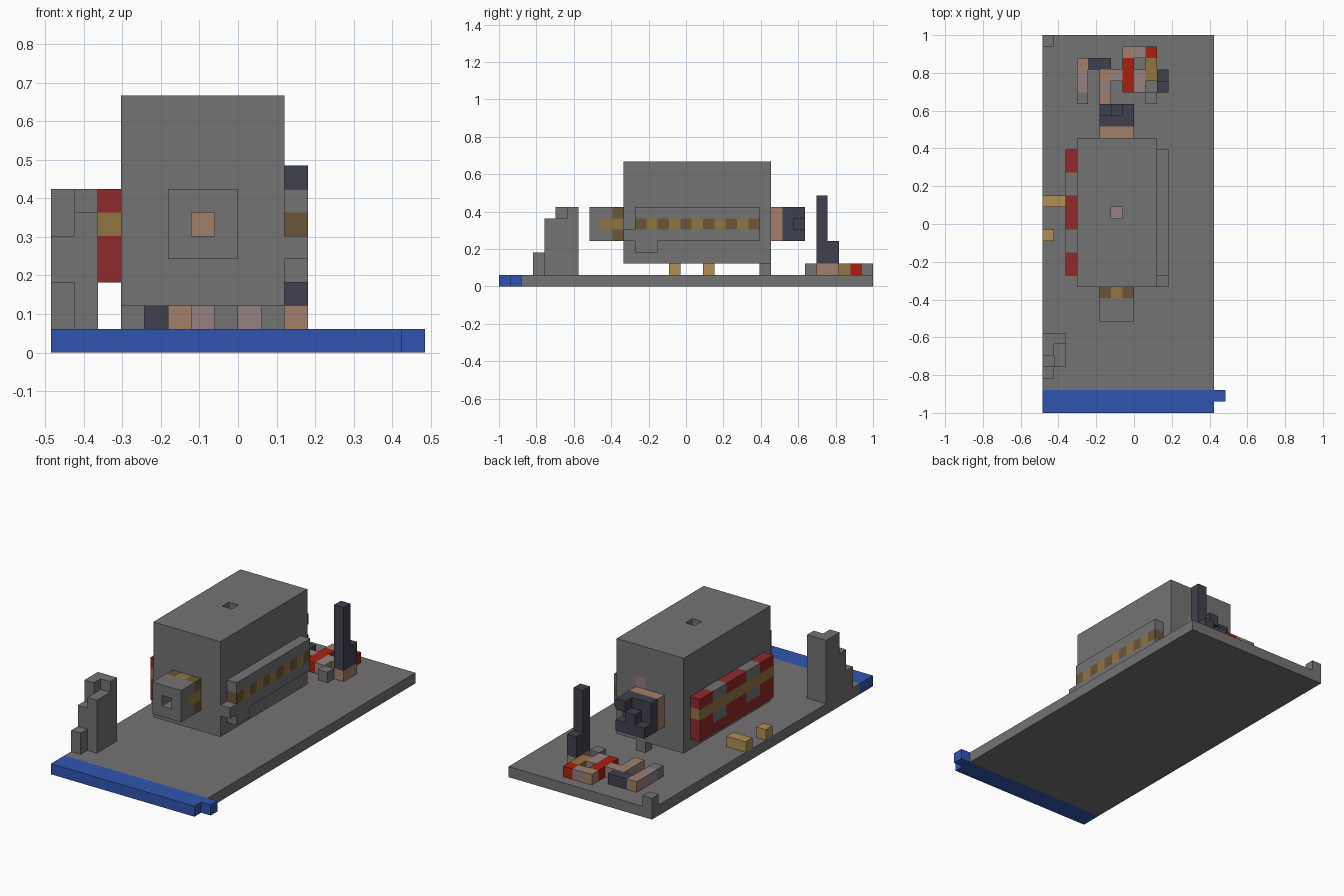
import bpy
import bmesh
from mathutils import Vector

if "Cube" in bpy.data.objects:
    bpy.data.objects.remove(bpy.data.objects["Cube"], do_unlink=True)

U = 2 / 33                          # edge of one block
ORIGIN = Vector((-8 * U, -1, 0))    # corner of the block grid

HEX = {
    "grey": "757373", "blue": "3055B0", "navy": "40404E", "peach": "A27F6A",
    "mauve": "978080", "bright_red": "AA2010", "dark_red": "902A2C",
    "tan": "B18F55", "khaki": "917444", "olive": "6A5638",
}


def linear(c):
    return c / 12.92 if c <= 0.04045 else ((c + 0.055) / 1.055) ** 2.4


MATS = {}
for name, code in HEX.items():
    rgb = [linear(v / 255) for v in bytes.fromhex(code)]
    mat = bpy.data.materials.new(name)
    mat.use_nodes = True
    mat.diffuse_color = (*rgb, 1)
    bsdf = next(n for n in mat.node_tree.nodes if n.type == 'BSDF_PRINCIPLED')
    bsdf.inputs["Base Color"].default_value = (*rgb, 1)
    bsdf.inputs["Roughness"].default_value = 0.8
    MATS[name] = mat


def span(v):
    return range(v[0], v[1] + 1) if isinstance(v, tuple) else (v,)


def fill(cells, color, x, y, z):
    """Set a range of blocks to a colour, or carve it when colour is None."""
    for i in span(x):
        for j in span(y):
            for k in span(z):
                if color:
                    cells[i, j, k] = color
                else:
                    cells.pop((i, j, k), None)


def build(name, *fills):
    """Turn filled blocks into one mesh that has only its outer faces."""
    cells = {}
    for f in fills:
        fill(cells, *f)
    colors = sorted(set(cells.values()))
    bm = bmesh.new()
    for cell, color in cells.items():
        for axis in range(3):
            for side in (0, 1):
                near = list(cell)
                near[axis] += 2 * side - 1
                if tuple(near) in cells:
                    continue
                loop = []
                for a, b in ((0, 0), (1, 0), (1, 1), (0, 1)):
                    p = Vector(cell)
                    p[axis] += side
                    p[(axis + 1) % 3] += a
                    p[(axis + 2) % 3] += b
                    loop.append(bm.verts.new(ORIGIN + p * U))
                face = bm.faces.new(loop if side else loop[::-1])
                face.material_index = colors.index(color)
    bmesh.ops.remove_doubles(bm, verts=bm.verts[:], dist=U / 100)
    mesh = bpy.data.meshes.new(name)
    bm.to_mesh(mesh)
    bm.free()
    for c in colors:
        mesh.materials.append(MATS[c])
    obj = bpy.data.objects.new(name, mesh)
    bpy.context.collection.objects.link(obj)
    return obj


# Ground slab with its coloured front edge
build("ground_slab", ("grey", (0, 14), (2, 32), 0))
build("front_edge", ("blue", (0, 14), (0, 1), 0), ("blue", 15, 1, 0))
build("corner_post", ("grey", 0, 32, 1))

# Hollow main body with a top hole and openings front and back
build("main_body",
      ("grey", (3, 9), (11, 23), (2, 10)),
      (None, (4, 8), (12, 22), (3, 9)),
      (None, 6, 17, 10),
      (None, 6, (11, 23), 5),
      ("mauve", 6, 17, 2),
      ("mauve", 7, 23, 7))
build("body_support", ("grey", 7, 23, 1))

# Front nozzle with a checked collar
build("front_nozzle",
      ("grey", (5, 7), (8, 9), (4, 6)),
      ("olive", (5, 7), 10, (4, 6)),
      ("khaki", 6, 10, (4, 6)),
      ("khaki", (5, 7), (9, 10), 5),
      (None, 6, (8, 10), 5))

# Rear block with a stepped back
build("rear_block",
      ("peach", (5, 7), 24, (4, 6)),
      ("navy", (5, 7), 25, (4, 6)),
      ("navy", 7, 26, 6),
      ("navy", 6, 26, (4, 5)),
      ("navy", 5, 26, 4),
      ("navy", 7, 26, 4))

# Left side panel with a dashed stripe and a hook
build("left_panel",
      ("grey", 10, (12, 22), (4, 6)),
      ("olive", 10, (12, 22), 5),
      *[("khaki", 10, j, 5) for j in range(13, 22, 2)],
      ("grey", 10, 11, 4),
      ("grey", 10, (12, 13), 3))

# Right side panel with grey patches and a long stripe
build("right_panel",
      ("dark_red", 2, (12, 22), (3, 6)),
      *[("grey", 2, (j, j + 1), (4, 6)) for j in (14, 19)],
      ("khaki", 2, (12, 22), 5))

# Stepped tower
build("stepped_tower",
      ("grey", 0, 3, (1, 2)),
      ("grey", 0, 4, (1, 4)),
      ("grey", 0, (5, 6), (1, 6)),
      ("grey", 1, (4, 6), (1, 5)),
      ("grey", 1, 6, 6))

# Loose blocks beside the body
build("long_block", ("tan", (0, 1), 18, 1))
build("small_block", ("tan", 0, 15, 1))

# Chimney on its base
build("chimney",
      ("peach", 10, (28, 29), 1),
      ("navy", 10, (28, 29), (2, 3)),
      ("navy", 10, 28, (4, 7)))

# Low curled rows of blocks at the back
build("rear_row_right",
      ("grey", 3, 27, 1),
      ("mauve", 3, (28, 29), 1),
      ("peach", 3, 30, 1),
      ("navy", (4, 5), 30, 1),
      ("peach", 5, 29, 1),
      ("mauve", 6, 29, 1),
      ("mauve", 5, 28, 1),
      ("peach", 5, 27, 1))
build("rear_row_left",
      ("bright_red", 7, (28, 30), 1),
      ("peach", 7, 31, 1),
      ("mauve", 8, 31, 1),
      ("bright_red", 9, 31, 1),
      ("khaki", 9, (29, 30), 1),
      ("mauve", 8, (28, 29), 1),
      ("grey", 9, 27, 1))
